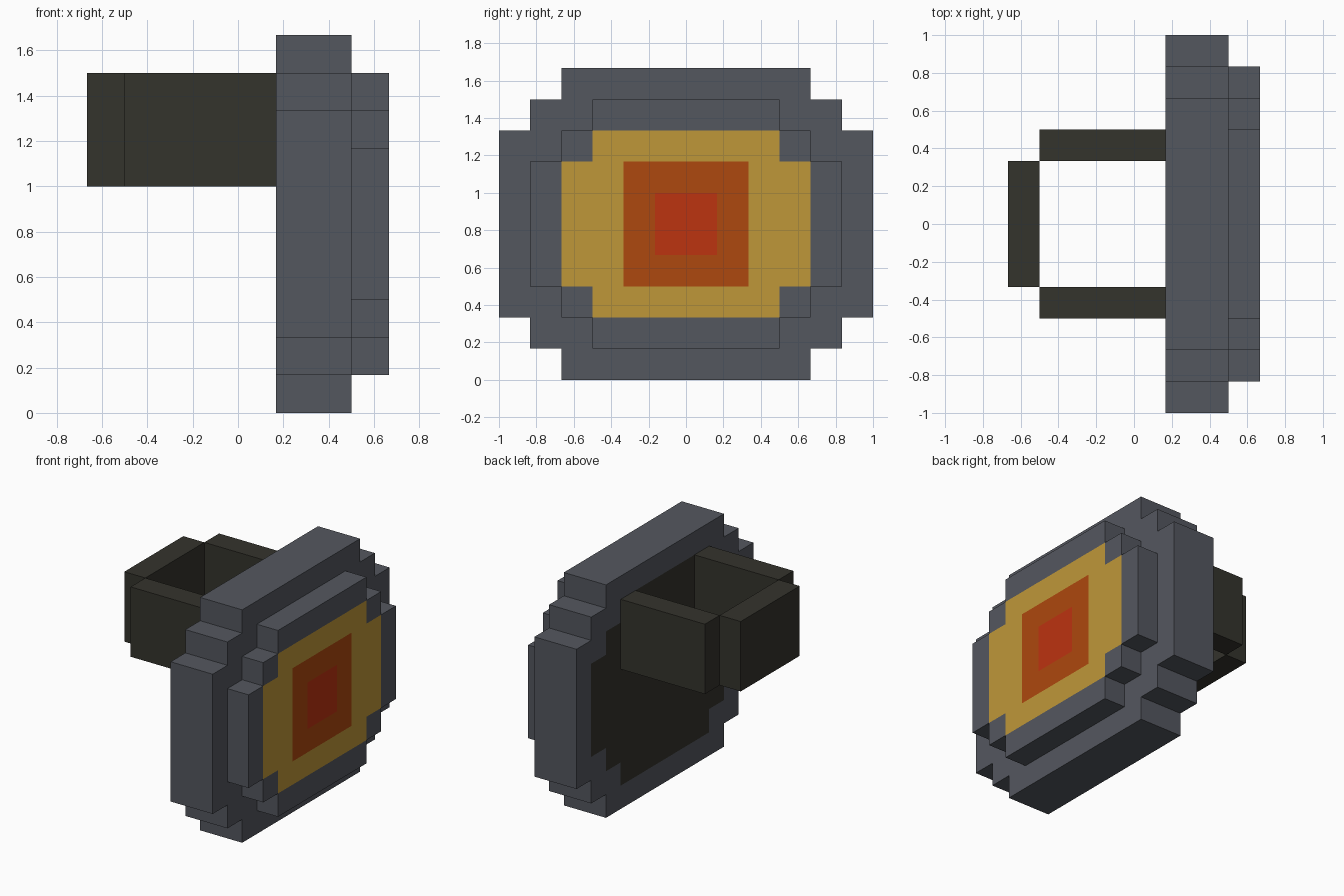
import bpy, bmesh, math
from mathutils import Vector

if "Cube" in bpy.data.objects:
    bpy.data.objects.remove(bpy.data.objects["Cube"])

U = 1 / 6      # size of one block
MID = 5        # height of the disc centre, in blocks


def material(name, r, g, b):
    lin = lambda c: ((c / 255 + 0.055) / 1.055) ** 2.4
    m = bpy.data.materials.new(name)
    m.diffuse_color = (lin(r), lin(g), lin(b), 1)
    m.use_nodes = True
    m.node_tree.nodes["Principled BSDF"].inputs["Base Color"].default_value = m.diffuse_color
    return m


GREY = material("grey metal", 84, 87, 95)
DARK = material("dark strap", 52, 51, 44)
YELLOW = material("yellow glow", 191, 151, 57)
ORANGE = material("orange glow", 174, 72, 14)
RED = material("red core", 188, 51, 16)

# Stepped round outlines: (half width, half height) boxes joined together
DISC = [(4, 5), (5, 4), (6, 3)]
PLATE = [(3, 4), (4, 3), (5, 2)]
GLOW = [(3, 3), (4, 2)]


def inside(shape, y, z):
    return any(abs(y) < w and abs(z) < h for w, h in shape)


def finish(bm, name, mats):
    bmesh.ops.recalc_face_normals(bm, faces=bm.faces)
    me = bpy.data.meshes.new(name)
    bm.to_mesh(me)
    bm.free()
    for m in mats:
        me.materials.append(m)
    ob = bpy.data.objects.new(name, me)
    bpy.context.collection.objects.link(ob)
    return ob


def stepped_slab(name, shape, x0, x1, mats, paint):
    """Slab with a stepped outline; paint(side, y, z) picks a material for
    the flat faces, side being -1 (left) or 1 (right)."""
    bm = bmesh.new()
    for j in range(-6, 6):
        for k in range(-5, 5):
            if inside(shape, j + 0.5, k + 0.5):
                bm.faces.new([bm.verts.new((x0 * U, (j + a) * U, (k + b + MID) * U))
                              for a, b in ((0, 0), (0, 1), (1, 1), (1, 0))])
    bmesh.ops.remove_doubles(bm, verts=bm.verts, dist=1e-4)
    ret = bmesh.ops.extrude_face_region(bm, geom=bm.faces[:], use_keep_orig=True)
    top = [g for g in ret["geom"] if isinstance(g, bmesh.types.BMVert)]
    bmesh.ops.translate(bm, verts=top, vec=((x1 - x0) * U, 0, 0))
    bmesh.ops.recalc_face_normals(bm, faces=bm.faces)
    for f in bm.faces:
        f.normal_update()
        if abs(f.normal.x) > 0.5:
            c = f.calc_center_median() / U
            f.material_index = paint(1 if f.normal.x > 0 else -1, c.y, c.z - MID)
    bmesh.ops.dissolve_limit(bm, angle_limit=math.radians(1), verts=bm.verts,
                             edges=bm.edges, delimit={"MATERIAL"})
    return finish(bm, name, mats)


def box(name, lo, hi, mat):
    bm = bmesh.new()
    bmesh.ops.create_cube(bm, size=1)
    for v in bm.verts:
        v.co = Vector([(lo[i] if v.co[i] < 0 else hi[i]) * U for i in range(3)])
    return finish(bm, name, [mat])


# Main disc, with a dark patch on its wrist side
stepped_slab("disc", DISC, 1, 3, [GREY, DARK],
             lambda s, y, z: int(s < 0 and inside(PLATE, y, z)))


# Raised face plate with the glowing target
def target(side, y, z):
    if side < 0:
        return 0
    return sum(inside(s, y, z) for s in (GLOW, [(2, 2)], [(1, 1)]))


stepped_slab("face_plate", PLATE, 3, 4, [GREY, YELLOW, ORANGE, RED], target)

# Strap loop
box("strap_front", (-3, -3, 6), (1, -2, 9), DARK)
box("strap_back", (-3, 2, 6), (1, 3, 9), DARK)
box("strap_end", (-4, -2, 6), (-3, 2, 9), DARK)
